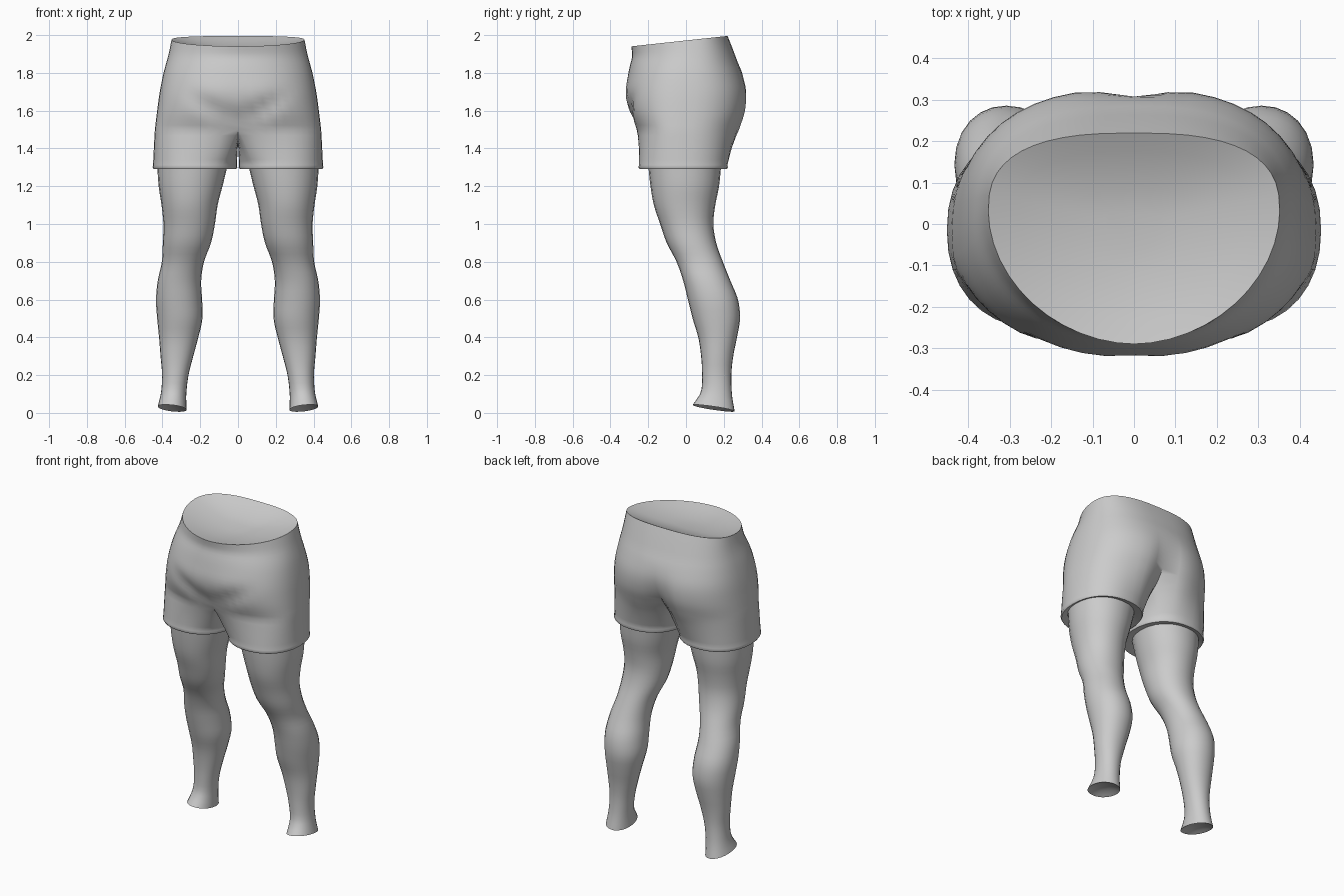
import bpy, bmesh, math
from mathutils import Vector

if "Cube" in bpy.data.objects:
    bpy.data.objects.remove(bpy.data.objects["Cube"])

grey = bpy.data.materials.new("plain grey")
grey.diffuse_color = (0.6, 0.6, 0.6, 1)
grey.use_nodes = True
grey.node_tree.nodes["Principled BSDF"].inputs["Base Color"].default_value = grey.diffuse_color


def sample(rows, z):
    """Smoothly interpolate rows of (z, values...) sorted from high to low z."""
    n = len(rows)
    i = 0
    while i < n - 2 and rows[i + 1][0] > z:
        i += 1
    a, b = rows[i], rows[i + 1]
    p, q = rows[max(i - 1, 0)], rows[min(i + 2, n - 1)]
    h = b[0] - a[0]
    t = (z - a[0]) / h
    out = []
    for k in range(1, len(a)):
        ma = (b[k] - p[k]) / (b[0] - p[0]) * h
        mb = (q[k] - a[k]) / (q[0] - a[0]) * h
        out.append((2*t**3 - 3*t**2 + 1) * a[k] + (t**3 - 2*t**2 + t) * ma
                   + (3*t**2 - 2*t**3) * b[k] + (t**3 - t**2) * mb)
    return out


def power(v, e):
    return math.copysign(abs(v) ** e, v)


def bump(v, centre, width):
    return math.exp(-((v - centre) / width) ** 2)


def add_ring(bm, points):
    return [bm.verts.new(p) for p in points]


def bridge(bm, a, b):
    n = len(a)
    for i in range(n):
        bm.faces.new((a[i], a[(i + 1) % n], b[(i + 1) % n], b[i]))


def bowl(bm, ring, depth):
    """Close an open ring with a shallow dish, sunk by depth along z."""
    mid = sum((v.co for v in ring), Vector()) / len(ring)
    prev = ring
    for s in (.8, .6, .4, .2):
        drop = Vector((0, 0, depth * (1 - s * s)))
        nxt = add_ring(bm, [mid.lerp(v.co, s) + drop for v in ring])
        bridge(bm, prev, nxt)
        prev = nxt
    bm.faces.new(prev)


def finish(bm, name):
    bmesh.ops.recalc_face_normals(bm, faces=bm.faces)
    mesh = bpy.data.meshes.new(name)
    bm.to_mesh(mesh)
    bm.free()
    ob = bpy.data.objects.new(name, mesh)
    mesh.materials.append(grey)
    bpy.context.collection.objects.link(ob)
    bpy.ops.object.select_all(action='DESELECT')
    ob.select_set(True)
    bpy.context.view_layer.objects.active = ob
    bpy.ops.object.shade_smooth_by_angle(angle=math.radians(50))


# Shorts: z, half width, centre y, front y, back y, front power, back power
TORSO = [
    (1.97, .352, .03, -.290, .220, 1.05, .75),
    (1.90, .367, .02, -.285, .253, 1.00, .78),
    (1.80, .394, .00, -.305, .297, .92, .80),
    (1.70, .414, -.01, -.322, .325, .88, .80),
    (1.60, .428, -.02, -.308, .322, .84, .80),
    (1.50, .440, -.03, -.265, .290, .80, .78),
]
HALF = 24          # segments across each half of the waist
SADDLE = 9         # vertices along the crotch seam
SPLIT = 1.50


def torso_point(i, z):
    a = -math.pi / 2 + math.pi * i / HALF
    rx, cy, yf, yb, pf, pb = sample(TORSO, z)
    c, s = math.cos(a), math.sin(a)
    e = pf if s < 0 else pb
    x = rx * power(c, e) if 0 < i < HALF else 0
    y = cy + (yb - cy if s > 0 else cy - yf) * power(s, e)
    low = min(1, max(0, (1.80 - z) / .3))
    if s > 0:      # cleft at the rear
        y -= .085 * low ** 1.4 * bump(x, 0, .07) * s
    else:          # groin folds running up and out from the crotch
        y += .026 * bump(z, 1.53 + .6 * x, .05) * bump(x, .12, .11) * -s
        y += .012 * low * bump(x, 0, .05)
    top = max(0, (z - 1.85) / .12)
    return x, y, z + top * (.108 * (y - .03) + .005)


def hem_ring(z, scale=1.0, cx=.228):
    """Oval around one thigh, matching the split half of the torso."""
    pts = []
    for k in range(HALF + 1 + SADDLE):
        if k <= HALF:
            a = math.radians(-128 + 256 * k / HALF)
        else:
            a = math.radians(128 + 104 * (k - HALF) / (SADDLE + 1))
        x = cx + .222 * scale * power(math.cos(a), .9)
        y = -.015 + .235 * scale * power(math.sin(a), .9)
        pts.append((x, y, z))
    return pts


bm = bmesh.new()
levels = 20
rings = []
for j in range(levels + 1):
    z = 1.97 + (SPLIT - 1.97) * j / levels
    pts = [torso_point(i, z) for i in range(HALF + 1)]
    pts += [(-x, y, h) for x, y, h in reversed(pts[1:-1])]
    rings.append(add_ring(bm, pts))
for a, b in zip(rings, rings[1:]):
    bridge(bm, a, b)
bowl(bm, rings[0], -.05)                   # waist closure

# Crotch seam from rear to front, shared by both shorts legs
last = rings[-1]
front, back = last[0].co, last[HALF].co
seam = []
for k in range(1, SADDLE + 1):
    t = k / (SADDLE + 1)
    p = back.lerp(front, t)
    seam.append(bm.verts.new((0, p.y, SPLIT - .075 * math.sin(math.pi * t) ** .6)))

for side in (1, -1):
    if side == 1:
        start = last[:HALF + 1] + seam
    else:
        start = [last[-i % len(last)] for i in range(HALF + 1)] + seam
    prev = start
    target = hem_ring(1.312)
    for t in (.17, .34, .5, .67, .84, 1):
        pts = []
        for v, h in zip(start, target):
            w = t ** .9
            pts.append((side * (abs(v.co.x) * (1 - w) + h[0] * w),
                        v.co.y * (1 - w) + h[1] * w,
                        v.co.z * (1 - t) + h[2] * t))
        ring = add_ring(bm, pts)
        bridge(bm, prev, ring)
        prev = ring
    # rolled hem, turned in to meet the thigh
    for z, s, cx in ((1.300, 1.01, .228), (1.291, .985, .228),
                     (1.294, .93, .232), (1.305, .79, .242)):
        ring = add_ring(bm, [(side * x, y, h) for x, y, h in hem_ring(z, s, cx)])
        bridge(bm, prev, ring)
        prev = ring
finish(bm, "shorts")

# Bare legs: z, inner x, outer x, front y, back y
LEG = [
    (1.33, .050, .429, -.202, .188),
    (1.20, .082, .420, -.188, .175),
    (1.10, .108, .405, -.170, .155),
    (1.00, .122, .395, -.137, .145),
    (0.90, .143, .398, -.102, .160),
    (0.80, .180, .403, -.050, .195),
    (0.70, .195, .425, -.015, .235),
    (0.60, .190, .434, .010, .275),
    (0.50, .188, .428, .035, .286),
    (0.40, .210, .418, .065, .270),
    (0.30, .237, .410, .080, .250),
    (0.20, .262, .402, .085, .240),
    (0.10, .274, .408, .078, .244),
    (0.025, .272, .425, .035, .258),
]
SIDES = 24
for side, name in ((1, "left_leg"), (-1, "right_leg")):
    bm = bmesh.new()
    prev = None
    steps = 40
    for j in range(steps + 1):
        z = 1.33 - 1.305 * j / steps
        xi, xo, yf, yb = sample(LEG, z)
        pts = []
        for k in range(SIDES):
            a = 2 * math.pi * k / SIDES
            c, s = math.cos(a), math.sin(a)
            x = (xi + xo) / 2 + (xo - xi) / 2 * power(c, .95)
            y = (yf + yb) / 2 + (yb - yf) / 2 * power(s, .95)
            # slanted ankle cut
            slant = max(0, 1 - (z - .025) / .15)
            h = z + slant * (.009 * c - .017 * s)
            pts.append((side * x, y, h))
        ring = add_ring(bm, pts)
        if prev:
            bridge(bm, prev, ring)
        prev = ring
    bowl(bm, prev, .025)                   # ankle closure
    finish(bm, name)
